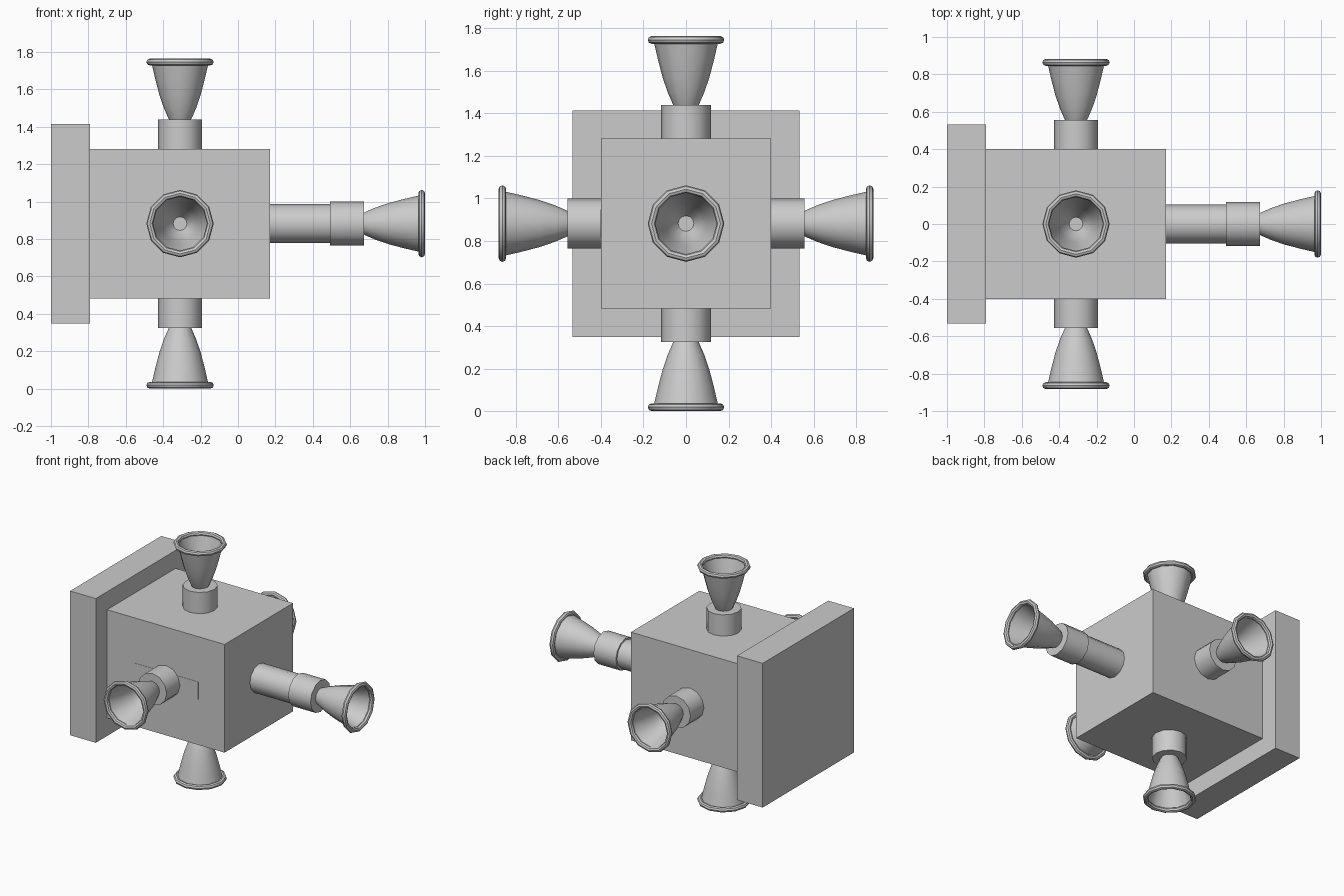
import bpy, bmesh, math
from mathutils import Vector, Matrix

if "Cube" in bpy.data.objects:
    bpy.data.objects.remove(bpy.data.objects["Cube"])

C = Vector((-0.31, 0, 0.882))   # hub where all thruster axes cross
SIDES = 12


def box(name, lo, hi):
    lo, hi = Vector(lo), Vector(hi)
    bm = bmesh.new()
    bmesh.ops.create_cube(bm, size=1)
    bmesh.ops.scale(bm, vec=hi - lo, verts=bm.verts)
    bmesh.ops.translate(bm, vec=(lo + hi) / 2, verts=bm.verts)
    return finish(bm, name)


def finish(bm, name, smooth=False):
    bmesh.ops.recalc_face_normals(bm, faces=bm.faces)
    me = bpy.data.meshes.new(name)
    bm.to_mesh(me)
    bm.free()
    ob = bpy.data.objects.new(name, me)
    bpy.context.collection.objects.link(ob)
    if smooth:
        bpy.ops.object.select_all(action='DESELECT')
        ob.select_set(True)
        bpy.context.view_layer.objects.active = ob
        bpy.ops.object.shade_smooth_by_angle(angle=math.radians(35))
    return ob


def lathe(name, profile, axis, closed=False):
    """Revolve (radius, distance) points about an axis through the hub."""
    bm = bmesh.new()
    rings = []
    for r, d in profile:
        rings.append([bm.verts.new((r * math.cos(2 * math.pi * i / SIDES),
                                    r * math.sin(2 * math.pi * i / SIDES), d))
                      for i in range(SIDES)])
    pairs = list(zip(rings, rings[1:]))
    if closed:
        pairs.append((rings[-1], rings[0]))
    else:
        bm.faces.new(rings[0])
        bm.faces.new(rings[-1])
    for a, b in pairs:
        for i in range(SIDES):
            j = (i + 1) % SIDES
            bm.faces.new((a[i], a[j], b[j], b[i]))
    rot = Vector(axis).to_track_quat('Z', 'Y').to_matrix().to_4x4()
    bm.transform(Matrix.Translation(C) @ rot)
    return finish(bm, name, True)


def thruster(label, axis, start, base):
    # collar, open bell with inner wall, rounded rim
    lathe(label + "_collar", [(0.117, start), (0.117, base)], axis)
    outer = [(0.054, -0.01), (0.062, 0.005), (0.086, 0.06), (0.11, 0.13),
             (0.131, 0.21), (0.152, 0.3)]
    inner = [(0.145, 0.3), (0.119, 0.21), (0.097, 0.13), (0.073, 0.06), (0.037, 0.005)]
    lathe(label + "_bell", [(r, base + d) for r, d in outer + inner], axis)
    rim = [(0.162 + 0.018 * math.cos(a), base + 0.307 + 0.018 * math.sin(a))
           for a in (2 * math.pi * k / 8 for k in range(8))]
    lathe(label + "_rim", rim, axis, closed=True)


# body, end plate and flush front panel
box("body", (-0.79, -0.4, C.z - 0.4), (0.17, 0.4, C.z + 0.4))
box("end_plate", (-1, -0.533, C.z - 0.533), (-0.79, 0.533, C.z + 0.533))
box("front_panel", (-0.573, -0.402, C.z - 0.066), (-0.045, -0.39, C.z + 0.066))

# four short thrusters around the body
for label, axis in (("top", (0, 0, 1)), ("bottom", (0, 0, -1)),
                    ("front", (0, -1, 0)), ("back", (0, 1, 0))):
    thruster(label, axis, 0.38, 0.557)

# long-armed thruster on the right
lathe("right_arm", [(0.104, 0.46), (0.104, 0.81)], (1, 0, 0))
thruster("right", (1, 0, 0), 0.802, 0.985)
